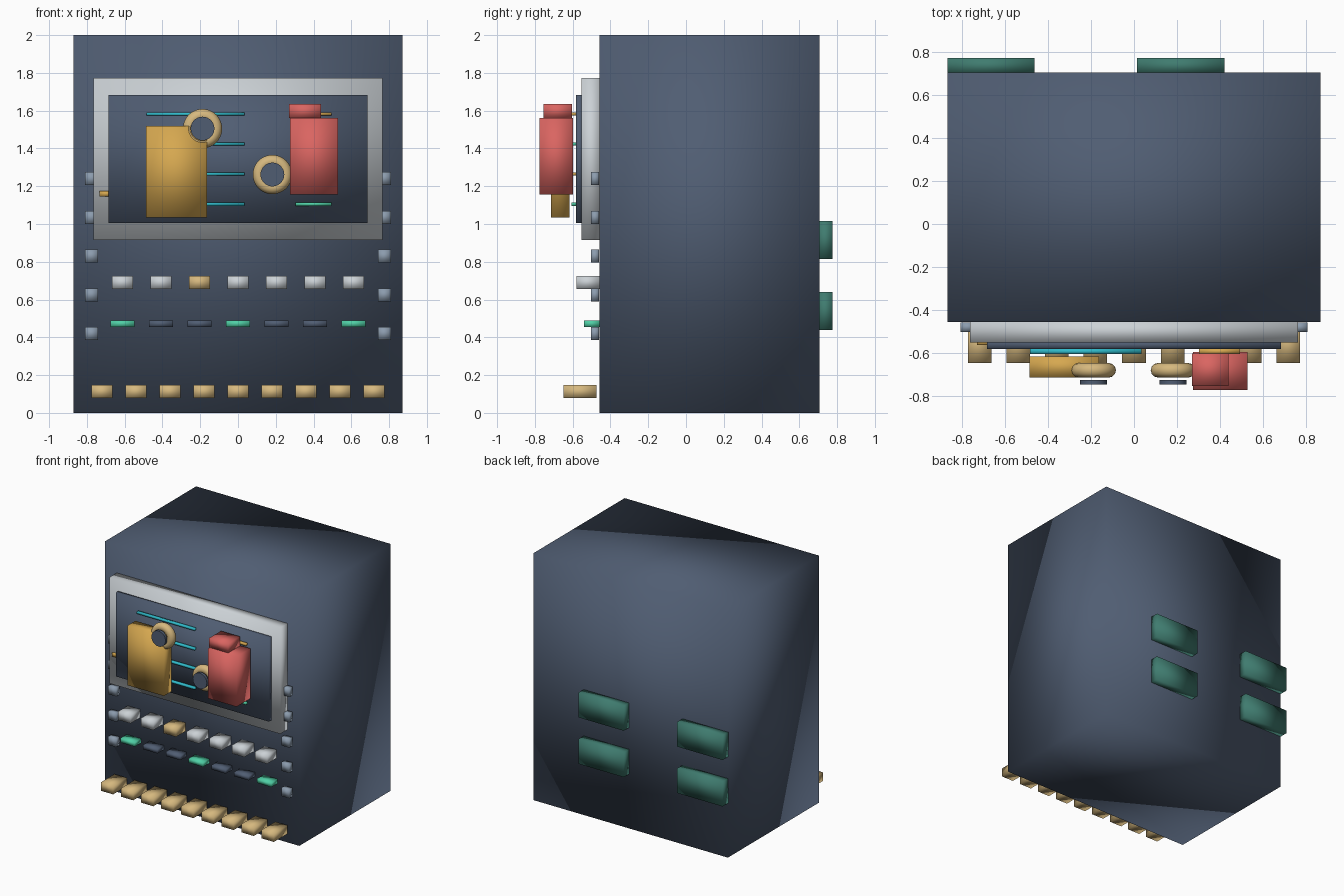
import bpy
from math import pi

cube = bpy.data.objects.get("Cube")
if cube:
    bpy.data.objects.remove(cube, do_unlink=True)


def material(name, r, g, b):
    m = bpy.data.materials.new(name)
    m.use_nodes = True
    m.diffuse_color = (r, g, b, 1)
    m.node_tree.nodes["Principled BSDF"].inputs["Base Color"].default_value = (r, g, b, 1)
    return m


slate = material("slate blue", 0.08, 0.11, 0.17)
silver = material("silver", 0.60, 0.64, 0.67)
steel = material("steel blue", 0.26, 0.33, 0.42)
amber = material("amber", 0.67, 0.39, 0.08)
brass = material("pale brass", 0.67, 0.48, 0.21)
red = material("coral red", 0.70, 0.13, 0.12)
cyan = material("cyan", 0.03, 0.50, 0.60)
mint = material("mint green", 0.08, 0.63, 0.38)
teal = material("dark teal", 0.05, 0.20, 0.16)


def finish(name, mat):
    obj = bpy.context.object
    obj.name = name
    obj.data.materials.append(mat)
    bpy.ops.object.shade_smooth()
    return obj


def box(name, mat, x, y, z):
    """Box spanning the given (min, max) ranges, with soft shading."""
    spans = (x, y, z)
    bpy.ops.mesh.primitive_cube_add(size=1, location=[(a + b) / 2 for a, b in spans])
    bpy.context.object.scale = [b - a for a, b in spans]
    bpy.ops.object.transform_apply(location=False, rotation=False, scale=True)
    return finish(name, mat)


def around(c, size):
    return (c - size / 2, c + size / 2)


# Cabinet, display frame and display panel
box("cabinet", slate, (-0.87, 0.87), (-0.458, 0.707), (0, 2))
box("display_frame", silver, (-0.765, 0.765), (-0.552, -0.45), (0.914, 1.773))
box("display_panel", slate, (-0.686, 0.686), (-0.583, -0.545), (1.004, 1.682))
box("frame_tab", amber, (-0.733, -0.66), (-0.564, -0.54), (1.145, 1.175))

# Thin traces on the display
for i in range(4):
    z = around(1.582 - 0.159 * i, 0.017)
    box(f"long_trace_{i}", cyan, (-0.484, 0.034), (-0.605, -0.583), z)
    box(f"short_trace_{i}", mint if i % 2 else amber, (0.304, 0.494), (-0.605, -0.583), z)

# Raised blocks on the display
box("amber_block", amber, (-0.487, -0.163), (-0.715, -0.617), (1.035, 1.52))
box("red_block", red, (0.275, 0.53), (-0.775, -0.597), (1.156, 1.56))
box("red_block_cap", red, (0.27, 0.44), (-0.755, -0.603), (1.56, 1.635))

# Ring dials with dark centre discs
for i, (x, z) in enumerate([(-0.188, 1.505), (0.182, 1.262)]):
    bpy.ops.mesh.primitive_torus_add(
        major_radius=0.07, minor_radius=0.034, major_segments=40, minor_segments=12,
        location=(x, -0.682, z), rotation=(pi / 2, 0, 0))
    finish(f"dial_ring_{i}", brass)
    bpy.ops.mesh.primitive_cylinder_add(
        radius=0.063, depth=0.022, vertices=32,
        location=(x, -0.738, z), rotation=(pi / 2, 0, 0))
    finish(f"dial_centre_{i}", slate)
    bpy.ops.object.shade_smooth_by_angle()

# Bolts down both edges of the front
for i in range(5):
    for side, x in (("right", -0.775), ("left", 0.775)):
        box(f"bolt_{side}_{i}", steel, around(x, 0.07), (-0.503, -0.46),
            around(1.24 - 0.205 * i, 0.068))

# Row of buttons above a row of indicator bars
for i in range(7):
    x = (i - 3) * 0.204
    box(f"button_{i}", brass if i == 2 else silver, around(x, 0.11),
        (-0.58, -0.458), around(0.69, 0.068))
    box(f"indicator_{i}", slate if i % 3 else mint, around(x, 0.128),
        (-0.54, -0.458), around(0.472, 0.035))

# Row of keys along the bottom
for i in range(9):
    box(f"key_{i}", brass, around((i - 4) * 0.18, 0.11), (-0.648, -0.473), around(0.113, 0.068))

# Vents on the back
for col, x in enumerate((-0.667, 0.218)):
    for row, z in enumerate((0.54, 0.916)):
        box(f"back_vent_{col}_{row}", teal, around(x, 0.406), (0.7, 0.775), around(z, 0.2))
